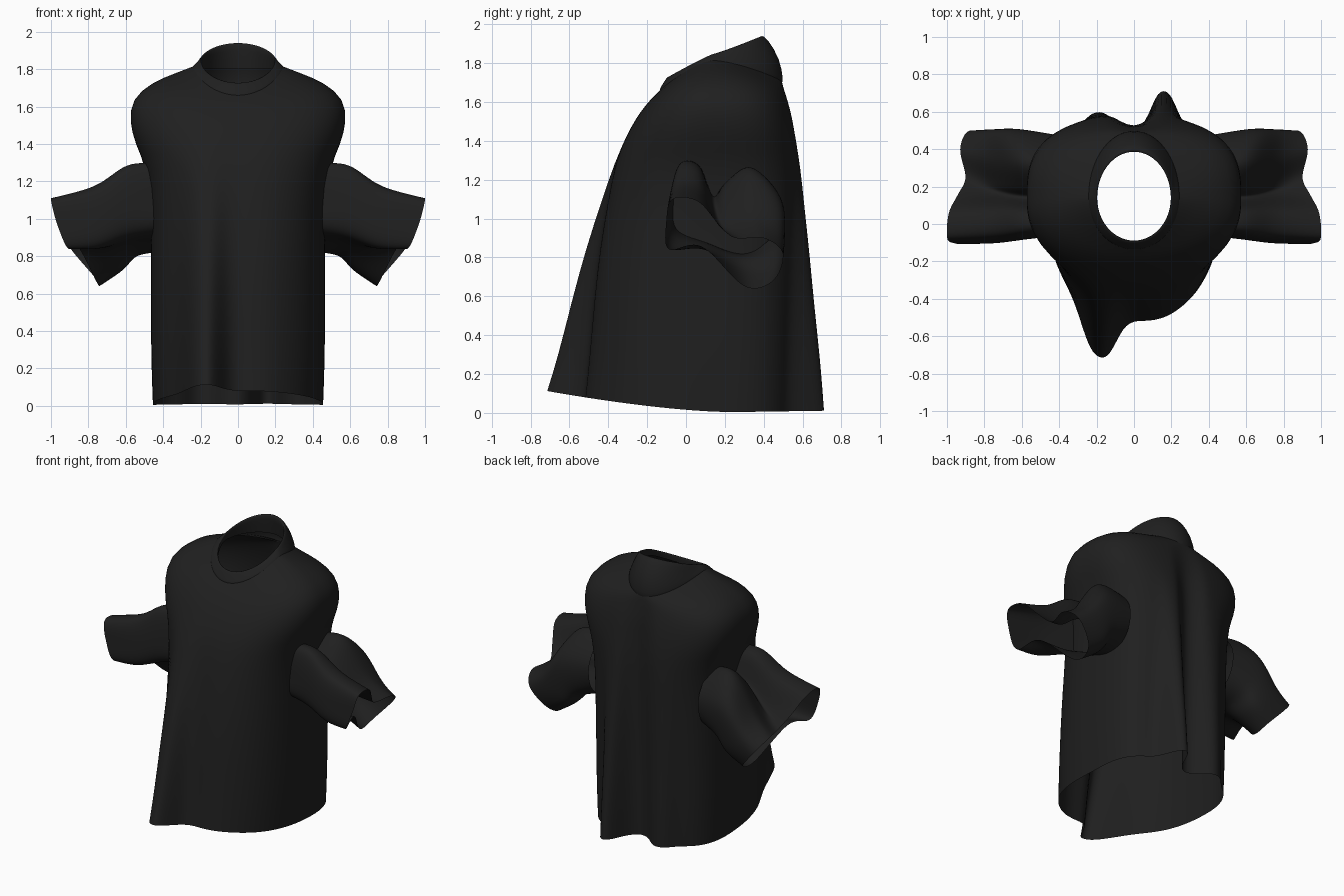
import bpy
import bmesh
import math
from mathutils import Vector

cube = bpy.data.objects.get("Cube")
if cube:
    bpy.data.objects.remove(cube, do_unlink=True)

cloth = bpy.data.materials.new("charcoal cloth")
cloth.use_nodes = True
color = (0.014, 0.014, 0.014, 1)
cloth.diffuse_color = color
bsdf = cloth.node_tree.nodes["Principled BSDF"]
bsdf.inputs["Base Color"].default_value = color
bsdf.inputs["Roughness"].default_value = 0.9


def power(v, p):
    return math.copysign(abs(v) ** p, v)


def bump(x, center, width):
    return math.exp(-abs((x - center) / width) ** 2.6)


def clamp(v):
    return max(0, min(1, v))


def spline(points, steps, closed):
    """Resample a smooth curve passing through the points."""
    pts = [Vector(p) for p in points]
    n = len(pts)
    pick = (lambda i: pts[i % n]) if closed else (lambda i: pts[max(0, min(n - 1, i))])
    out = []
    for i in range(n if closed else n - 1):
        a, b, c, d = (pick(i + k) for k in (-1, 0, 1, 2))
        for k in range(steps):
            t = k / steps
            out.append(b + (c - a) * (t / 2) + (a * 2 - b * 5 + c * 4 - d) * (t * t / 2)
                       + (b * 3 - a - c * 3 + d) * (t ** 3 / 2))
    return out if closed else out + [pts[-1]]


def loft(name, rings):
    """Skin closed rings of equal length into one smooth open sheet."""
    bm = bmesh.new()
    rows = [[bm.verts.new(p) for p in ring] for ring in rings]
    n = len(rows[0])
    for low, high in zip(rows, rows[1:]):
        for i in range(n):
            j = (i + 1) % n
            bm.faces.new((low[i], low[j], high[j], high[i]))
    mesh = bpy.data.meshes.new(name)
    bm.to_mesh(mesh)
    bm.free()
    mesh.materials.append(cloth)
    mesh.shade_smooth()
    obj = bpy.data.objects.new(name, mesh)
    bpy.context.collection.objects.link(obj)
    sub = obj.modifiers.new("smooth", 'SUBSURF')
    sub.levels = sub.render_levels = 1


def body_ring(zf, zs, zb, rx, yf, yb, square=0.8, back_square=0.68, lean=2,
              cy=0.14, hem=False):
    """Ring with its own height at front, side and back, plus cloth folds."""
    pts = []
    for i in range(120):
        a = math.tau * i / 120
        c, s = math.cos(a), math.sin(a)
        front = s < 0
        p = square if front else back_square
        x = rx * power(c, p)
        y = cy + (cy - yf if front else yb - cy) * power(s, p)
        z = zs + ((zf if front else zb) - zs) * abs(s) ** lean
        side_fade = min(1, abs(s) * 1.5)
        fold = clamp((1.38 - z) / 1.3) * side_fade
        if front:
            y -= fold * (0.24 * bump(x, -0.185, 0.11) + 0.02 * bump(x, 0.1, 0.15))
        else:
            y += fold * (0.17 * bump(x, 0.16, 0.08) + 0.06 * bump(x, -0.2, 0.08))
            y -= 0.06 * clamp((1.7 - z) / 0.3) * bump(x, 0, 0.08)
        if hem:
            z = 0.005 + 0.105 * (max(0, 0.2 - y) / 0.9) ** 1.5 + 0.015 * max(0, y - 0.3)
        pts.append((x, y, z))
    return pts


# Loose body, from hem to neck seam
loft("shirt_body", [
    body_ring(0, 0, 0, 0.455, -0.5, 0.55, hem=True),
    body_ring(0.3, 0.26, 0.26, 0.465, -0.48, 0.555),
    body_ring(0.6, 0.55, 0.55, 0.465, -0.46, 0.56),
    body_ring(0.85, 0.8, 0.8, 0.465, -0.435, 0.57),
    body_ring(1.08, 1.05, 1.05, 0.465, -0.4, 0.575),
    body_ring(1.3, 1.28, 1.28, 0.49, -0.36, 0.58),
    body_ring(1.42, 1.4, 1.4, 0.55, -0.31, 0.57),
    body_ring(1.52, 1.52, 1.52, 0.58, -0.255, 0.55),
    body_ring(1.58, 1.64, 1.61, 0.57, -0.21, 0.525, 0.85, 0.72),
    body_ring(1.62, 1.73, 1.66, 0.46, -0.175, 0.51, 0.9, 0.8),
    body_ring(1.645, 1.78, 1.69, 0.33, -0.15, 0.5, 0.95, 0.9, 1.6),
    body_ring(1.665, 1.815, 1.715, 0.24, -0.13, 0.49, 1, 1, 1.5),
])

# Ribbed neck band, raised slightly and turned inward at the top
band = [
    (1.66, 1.8, 1.7, 0.245, -0.135, 0.495, 1.5),
    (1.665, 1.812, 1.715, 0.247, -0.136, 0.5, 1.5),
    (1.695, 1.832, 1.82, 0.225, -0.118, 0.485, 1.3),
    (1.725, 1.845, 1.925, 0.208, -0.1, 0.42, 1.1),
    (1.73, 1.85, 1.95, 0.197, -0.09, 0.385, 1.1),
    (1.715, 1.835, 1.91, 0.196, -0.088, 0.385, 1.1),
    (1.68, 1.8, 1.8, 0.2, -0.09, 0.4, 1.2),
]
loft("collar", [body_ring(*row[:6], 1, 1, row[6]) for row in band])

# Wide sleeve sagging into a front lobe and a lower rear lobe, joined underneath
armhole = [(0.43, y, z) for y, z in (
    (-0.05, 0.95), (-0.06, 1.1), (-0.03, 1.28), (0.07, 1.27), (0.14, 1.12), (0.2, 1.18),
    (0.33, 1.25), (0.47, 1.1), (0.45, 0.92), (0.3, 0.82), (0.1, 0.88))]
upper = [
    (0.58, -0.06, 0.92), (0.58, -0.08, 1.08), (0.59, -0.04, 1.27), (0.59, 0.07, 1.26),
    (0.6, 0.14, 1.08), (0.6, 0.2, 1.16), (0.61, 0.34, 1.25), (0.64, 0.5, 1.08),
    (0.56, 0.47, 0.86), (0.54, 0.3, 0.8), (0.56, 0.1, 0.87)]
lower = [
    (0.75, -0.08, 0.85), (0.75, -0.1, 1.0), (0.76, -0.06, 1.16), (0.77, 0.07, 1.15),
    (0.76, 0.16, 0.98), (0.77, 0.22, 0.96), (0.78, 0.36, 1.01), (0.78, 0.5, 0.92),
    (0.64, 0.47, 0.76), (0.62, 0.3, 0.73), (0.7, 0.1, 0.84)]
cuff = [
    (0.91, -0.09, 0.84), (0.97, -0.1, 0.98), (1.0, -0.07, 1.1), (0.99, 0.06, 1.09),
    (0.94, 0.16, 0.98), (0.9, 0.25, 0.9), (0.93, 0.4, 0.9), (0.88, 0.5, 0.82),
    (0.76, 0.45, 0.68), (0.75, 0.3, 0.65), (0.86, 0.08, 0.86)]
outlines = [spline(ring, 5, True) for ring in (armhole, upper, lower, cuff)]
strands = [spline(strand, 4, False) for strand in zip(*outlines)]
for label, side in (("left", 1), ("right", -1)):
    rings = [[(p.x * side, p.y, p.z) for p in ring] for ring in zip(*strands)]
    loft(label + "_sleeve", rings[::side])
